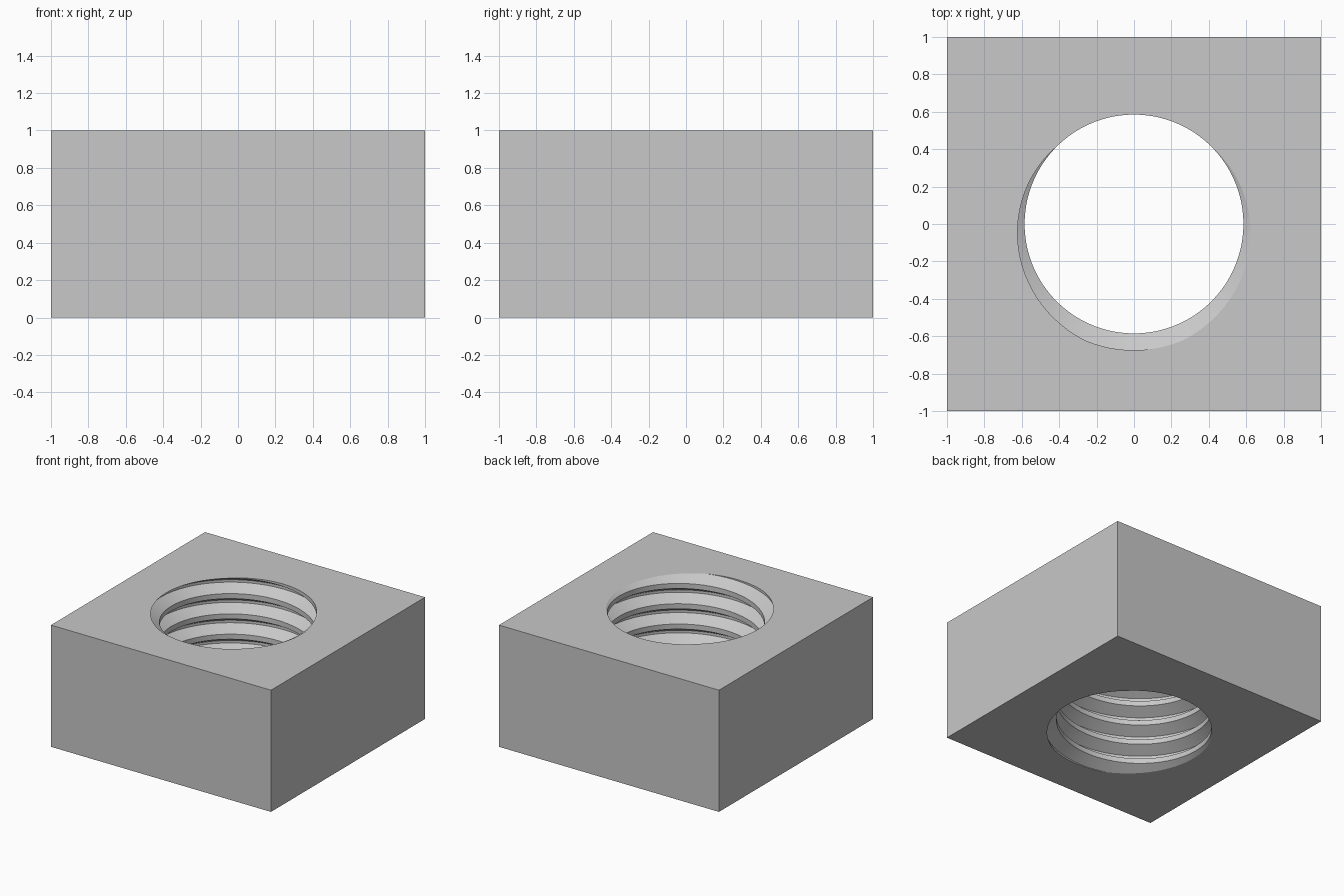
import bpy
import bmesh
import math

cube = bpy.data.objects.get("Cube")
if cube:
    bpy.data.objects.remove(cube, do_unlink=True)

# Main dimensions
HEIGHT = 1.0
HALF = 1.0
PITCH = HEIGHT / 6
MINOR, MAJOR = 0.585, 0.675
STEPS = 100
START = -math.pi / 2

steel = bpy.data.materials.new("grey_steel")
steel.use_nodes = True
colour = (0.58, 0.58, 0.58, 1)
steel.diffuse_color = colour
steel.node_tree.nodes["Principled BSDF"].inputs["Base Color"].default_value = colour

bm = bmesh.new()

# Thread profile: trapezoid groove repeated over the height, with spare turns
groove = [(-3 / 8, MINOR), (-1 / 16, MAJOR), (1 / 16, MAJOR), (3 / 8, MINOR)]
profile = [(r, (turn + t) * PITCH) for turn in range(-2, 9) for t, r in groove]

# Sweep the profile round a right-handed helix
columns = []
for i in range(STEPS + 1):
    a = START + math.tau * i / STEPS
    rise = PITCH * i / STEPS
    columns.append([bm.verts.new((r * math.cos(a), r * math.sin(a), z + rise))
                    for r, z in profile])
for c0, c1 in zip(columns, columns[1:]):
    for j in range(len(profile) - 1):
        bm.faces.new((c0[j], c1[j], c1[j + 1], c0[j + 1]))
bmesh.ops.remove_doubles(bm, verts=bm.verts[:], dist=1e-5)

# Trim the threaded bore flush with both faces of the block
for z, up in ((0, -1), (HEIGHT, 1)):
    bmesh.ops.bisect_plane(bm, geom=bm.verts[:] + bm.edges[:] + bm.faces[:], dist=1e-6,
                           plane_co=(0, 0, z), plane_no=(0, 0, up), clear_outer=True)

# Top and bottom faces, each filled between a square and the bore's rim
squares = []
for z, up in ((0, -1), (HEIGHT, 1)):
    rim = [e for e in bm.edges if e.is_boundary
           and all(abs(v.co.z - z) < 1e-4 for v in e.verts)]
    corners = [bm.verts.new((x * HALF, y * HALF, z))
               for x, y in ((-1, -1), (1, -1), (1, 1), (-1, 1))]
    outline = [bm.edges.new((corners[k], corners[(k + 1) % 4])) for k in range(4)]
    bmesh.ops.triangle_fill(bm, edges=rim + outline, use_beauty=True, normal=(0, 0, up))
    squares.append(corners)

# Four side walls
low, high = squares
for k in range(4):
    n = (k + 1) % 4
    bm.faces.new((low[k], low[n], high[n], high[k]))

bmesh.ops.recalc_face_normals(bm, faces=bm.faces[:])
mesh = bpy.data.meshes.new("square_nut")
bm.to_mesh(mesh)
bm.free()
mesh.materials.append(steel)

nut = bpy.data.objects.new("square_nut", mesh)
bpy.context.collection.objects.link(nut)
bpy.ops.object.select_all(action="DESELECT")
nut.select_set(True)
bpy.context.view_layer.objects.active = nut
bpy.ops.object.shade_smooth_by_angle(angle=math.radians(20))
